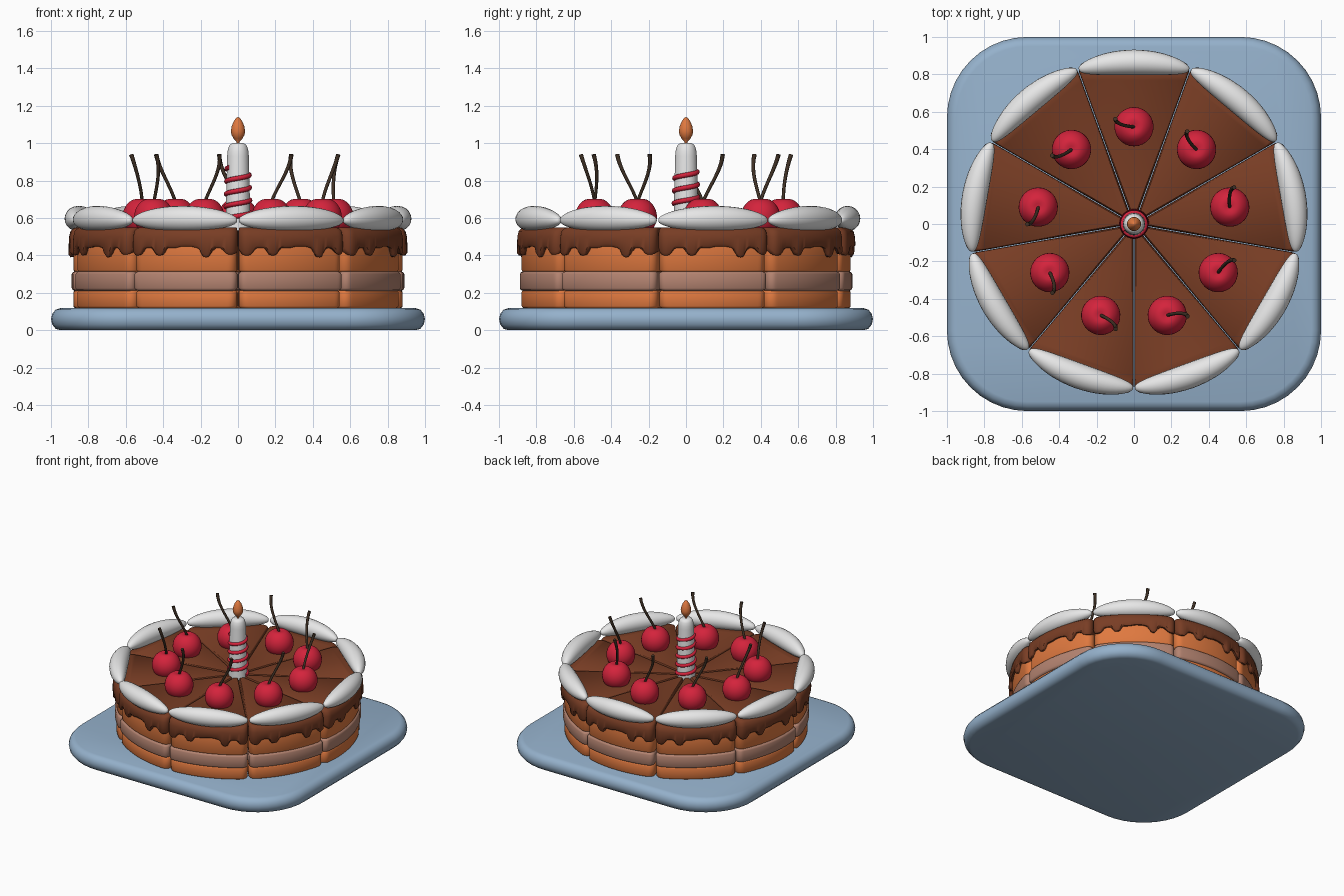
import bpy, bmesh
from math import sin, cos, pi, radians, asin, exp
from mathutils import Vector, Matrix

if "Cube" in bpy.data.objects:
    bpy.data.objects.remove(bpy.data.objects["Cube"])


def mat(name, *c):
    m = bpy.data.materials.new(name)
    m.diffuse_color = (*c, 1)
    m.use_nodes = True
    m.node_tree.nodes["Principled BSDF"].inputs["Base Color"].default_value = m.diffuse_color
    return m


PLATE = mat("plate_blue", .30, .44, .60)
SPONGE = mat("sponge_orange", .74, .19, .05)
FILL = mat("filling_tan", .46, .23, .165)
CHOC = mat("chocolate", .19, .047, .018)
CREAM = mat("cream_white", .8, .8, .8)
RED = mat("cherry_red", .66, .017, .045)
STEM = mat("stem_brown", .05, .03, .018)


def make(name, bm, material, angle=40, rot=0.0):
    bmesh.ops.recalc_face_normals(bm, faces=bm.faces)
    bm.transform(Matrix.Rotation(rot, 4, 'Z'))
    me = bpy.data.meshes.new(name)
    bm.to_mesh(me)
    bm.free()
    me.materials.append(material)
    ob = bpy.data.objects.new(name, me)
    bpy.context.collection.objects.link(ob)
    bpy.ops.object.select_all(action='DESELECT')
    ob.select_set(True)
    bpy.context.view_layer.objects.active = ob
    bpy.ops.object.shade_smooth_by_angle(angle=radians(angle))
    return ob


def loft(rings):
    """Skin closed rings of equal point count and cap both ends."""
    bm = bmesh.new()
    vs = [[bm.verts.new(p) for p in r] for r in rings]
    n = len(vs[0])
    for a, b in zip(vs, vs[1:]):
        for i in range(n):
            j = (i + 1) % n
            bm.faces.new((a[i], a[j], b[j], b[i]))
    bm.faces.new(vs[0][::-1])
    bm.faces.new(vs[-1])
    return bm


def sweep(path, radii, ref, n=10):
    """Tube of varying radius along a path."""
    path = [Vector(p) for p in path]
    rings = []
    for i, p in enumerate(path):
        t = (path[min(i + 1, len(path) - 1)] - path[max(i - 1, 0)]).normalized()
        u = Vector(ref).cross(t).normalized()
        v = t.cross(u)
        rings.append([p + radii[i] * (u * cos(2 * pi * k / n) + v * sin(2 * pi * k / n)) for k in range(n)])
    return loft(rings)


def lathe(profile, n=32):
    return loft([[(r * cos(2 * pi * k / n), r * sin(2 * pi * k / n), z) for k in range(n)] for r, z in profile])


def rounded_square(h, c, z, n=10):
    out = []
    for q in range(4):
        a0 = q * pi / 2
        cx, cy = (h - c) * (1 if q in (0, 3) else -1), (h - c) * (1 if q < 2 else -1)
        for k in range(n + 1):
            a = a0 + pi / 2 * k / n
            out.append((cx + c * cos(a), cy + c * sin(a), z))
    return out


HALF = radians(20)


def wedge(R, g, c, z, n=40):
    """Slice outline with rounded outer corners; z is a number or f(local angle)."""
    phi = HALF - asin((g + c) / (R - c))
    pts = [(g / sin(HALF), 0)]
    corner = [(phi + (HALF + pi / 2 - phi) * k / 6) for k in range(7)]
    cx, cy = (R - c) * cos(phi), (R - c) * sin(phi)
    up = [(cx + c * cos(a), cy + c * sin(a)) for a in corner]
    pts += [(x, -y) for x, y in reversed(up)]
    pts += [(R * cos(a), R * sin(a)) for a in (phi * (2 * k / n - 1) for k in range(1, n))]
    pts += up
    zf = z if callable(z) else (lambda a: z)
    return [(x, y, zf(asin(y / (x * x + y * y) ** .5))) for x, y in pts]


def layer(R, z0, z1, b, c=.045):
    return loft([wedge(R - b, .004 + b, c, z0), wedge(R - b * .3, .004 + b * .3, c, z0 + b * .4),
                 wedge(R, .004, c, z0 + b), wedge(R, .004, c, z1 - b),
                 wedge(R - b * .3, .004 + b * .3, c, z1 - b * .4), wedge(R - b, .004 + b, c, z1)])


def drip(a):
    d = a * 180 / pi
    z = .44
    for centre, depth, w in ((9, .05, 2), (-8, .04, 2.2), (17.5, .035, 2.5), (-17, .04, 2.5), (2, -.008, 3)):
        z -= depth * exp(-((d - centre) / w) ** 4)
    return z


# Plate
make("plate", loft([rounded_square(h, h - .57, z) for h, z in
     ((.95, 0), (.975, .008), (.993, .03), (1, .06), (.993, .088), (.975, .11), (.95, .118))]), PLATE, 60)

# Nine slices, each with cake layers, icing, cream, cherry and stem
for i in range(9):
    rot = radians(-70 + 40 * i)
    s = f"_{i + 1}"
    make("lower_sponge" + s, layer(.88, .117, .215, .012), SPONGE, 50, rot)
    make("filling" + s, layer(.889, .21, .315, .015, .035), FILL, 50, rot)
    make("upper_sponge" + s, layer(.88, .31, .5, .012), SPONGE, 50, rot)
    # Chocolate icing with drips
    make("icing" + s, loft([
        wedge(.87, .02, .045, lambda a: drip(a) + .004),
        wedge(.895, .004, .045, drip),
        wedge(.906, .002, .045, lambda a: drip(a) + .014),
        wedge(.903, .002, .045, .50), wedge(.896, .003, .045, .53),
        wedge(.88, .006, .045, .545), wedge(.86, .010, .045, .55)]), CHOC, 50, rot)
    # Piped cream along the rim
    path, rad = [], []
    for k in range(25):
        t = -cos(pi * k / 24)
        a, r = radians(19.6) * t, .864 + .012 * t * t
        path.append((r * cos(a), r * sin(a), .597 - .01 * t * t))
        rad.append(.008 + .06 * (1 - t * t) ** .6)
    make("cream" + s, sweep(path, rad, (0, 0, 1), 20), CREAM, 60, rot)
    # Cherry with a dimple at the top
    bm = bmesh.new()
    bmesh.ops.create_uvsphere(bm, u_segments=28, v_segments=18, radius=.105)
    for v in bm.verts:
        rr = (v.co.x ** 2 + v.co.y ** 2) ** .5
        if v.co.z > 0:
            v.co.z -= .018 * exp(-(rr / .03) ** 2)
    bmesh.ops.translate(bm, verts=bm.verts, vec=(.52, 0, .607))
    make("cherry" + s, bm, RED, 60, rot)
    # Curved stem
    pts = []
    for k in range(11):
        t = k / 10
        b = t * t * (3 - 2 * t) * .5 + .5 * (1 - (1 - t) ** 2)
        pts.append((.52 + .042 * t * t, .1 * b, .685 + .255 * t))
    make("cherry_stem" + s, sweep(pts, [.009 + .003 * (k / 10) ** 3 for k in range(11)], (1, 0, 0), 8), STEM, 60, rot)

# Candle with a spiral stripe and flame
make("candle", lathe([(.068, .53), (.066, .6), (.058, .93), (.056, .955), (.05, .98), (.042, .994), (.03, 1.0)]), CREAM, 50)
path = []
N = 150
for k in range(N + 1):
    z = .56 + .31 * k / N
    a = 2 * pi * 4.6 * k / N
    r = .068 - .01 * (z - .55) / .4
    path.append((r * cos(a), r * sin(a), z))
make("candle_stripe", sweep(path, [.013] * (N + 1), (0, 0, 1), 8), RED, 60)
make("flame", lathe([(.008, .99), (.009, 1.01), (.024, 1.025), (.035, 1.045), (.038, 1.065), (.034, 1.09),
                     (.024, 1.115), (.012, 1.133), (.002, 1.14)], 20), SPONGE, 60)
